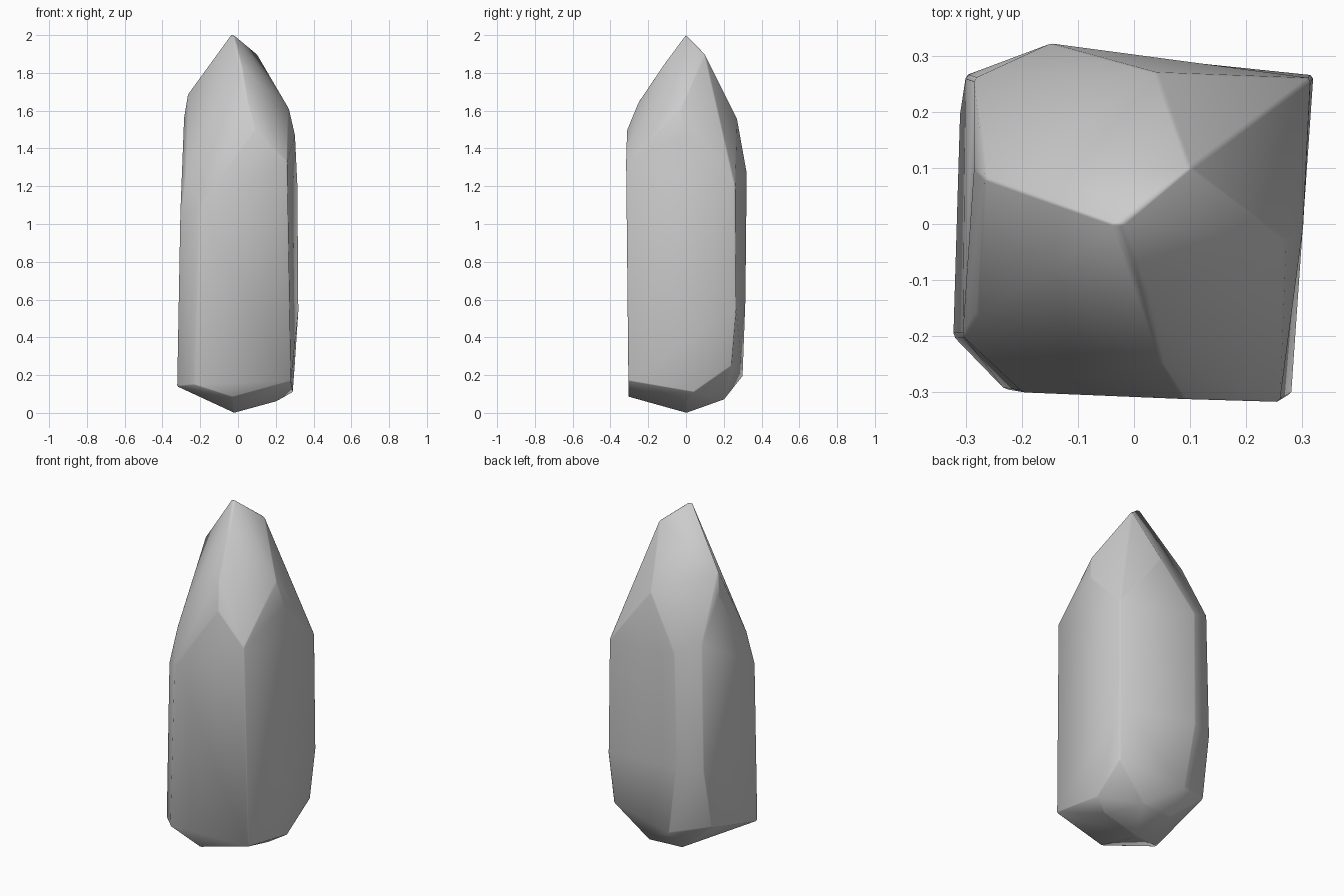
import bpy
import bmesh
import math
from mathutils import Vector

default_cube = bpy.data.objects.get("Cube")
if default_cube:
    bpy.data.objects.remove(default_cube, do_unlink=True)


def flat_material(name, colour):
    material = bpy.data.materials.new(name)
    material.use_nodes = True
    material.diffuse_color = colour
    shader = next(n for n in material.node_tree.nodes if n.type == "BSDF_PRINCIPLED")
    shader.inputs["Base Color"].default_value = colour
    return material


# Long upright edges of the shaft, each running from its foot to its shoulder
shaft_edges = {
    "back_right_edge": [(.3, .24, .25), (.32, .265, .55), (.315, .26, 1.2)],
    "back_edge": [(-.1, .3, .2), (-.16, .315, .6), (-.15, .322, 1.27)],
    "back_left_edge": [(-.31, .2, .25), (-.3, .265, .6), (-.285, .26, 1.33)],
    "left_edge": [(-.285, .1, 1.57)],
    "front_left_edge": [(-.322, -.2, .14), (-.305, -.2, 1.05), (-.28, -.16, 1.25)],
    "front_left_chamfer": [(-.23, -.295, .15), (-.2, -.3, 1.1)],
    "front_right_edge": [(.28, -.305, .17), (.27, -.32, 1), (.26, -.317, 1.33)],
}

# Ridges that climb from the shoulders to the apex
tip_ridges = {
    "apex": [(-.04, 0, 2), (-.02, 0, 2)],
    "back_right_ridge": [(.1, .1, 1.9)],
    "right_ridge": [(.27, -.03, 1.61), (.302, 0, 1.47)],
    "back_ridge": [(.04, .27, 1.56)],
    "left_ridge": [(-.11, .03, 1.9), (-.265, .08, 1.69)],
    "front_ridge": [(.02, -.12, 1.84), (.05, -.25, 1.65), (.09, -.312, 1.5)],
}

# Shallow point under the shaft
base_ridges = {
    "base_point": [(-.02, 0, 0)],
    "base_front": [(-.03, -.305, .085)],
    "base_back": [(.1, .2, .07), (-.1, .18, .07)],
    "base_right": [(.29, .04, .11), (.2, 0, .06)],
}

# Wrap the ridges in one faceted body
bm = bmesh.new()
for ridge_group in (shaft_edges, tip_ridges, base_ridges):
    for ridge in ridge_group.values():
        for point in ridge:
            bm.verts.new(Vector(point))
bmesh.ops.convex_hull(bm, input=bm.verts)
unused = [v for v in bm.verts if not v.link_faces]
bmesh.ops.delete(bm, geom=unused, context="VERTS")

# Merge nearly flat triangles into broad facets
bmesh.ops.dissolve_limit(bm, angle_limit=math.radians(4), verts=bm.verts, edges=bm.edges)
bmesh.ops.triangulate(bm, faces=[f for f in bm.faces if len(f.verts) > 4])
bmesh.ops.recalc_face_normals(bm, faces=bm.faces)

mesh = bpy.data.meshes.new("crystal_body")
bm.to_mesh(mesh)
bm.free()
mesh.materials.append(flat_material("pale_grey", (.6, .6, .6, 1)))
crystal = bpy.data.objects.new("crystal_body", mesh)
bpy.context.collection.objects.link(crystal)

# Soften the ridges and shade the facets smoothly
for polygon in mesh.polygons:
    polygon.use_smooth = True
bevel = crystal.modifiers.new("soft_ridges", "BEVEL")
bevel.width = .005
bevel.segments = 1
bevel.limit_method = "ANGLE"
bevel.angle_limit = math.radians(25)
